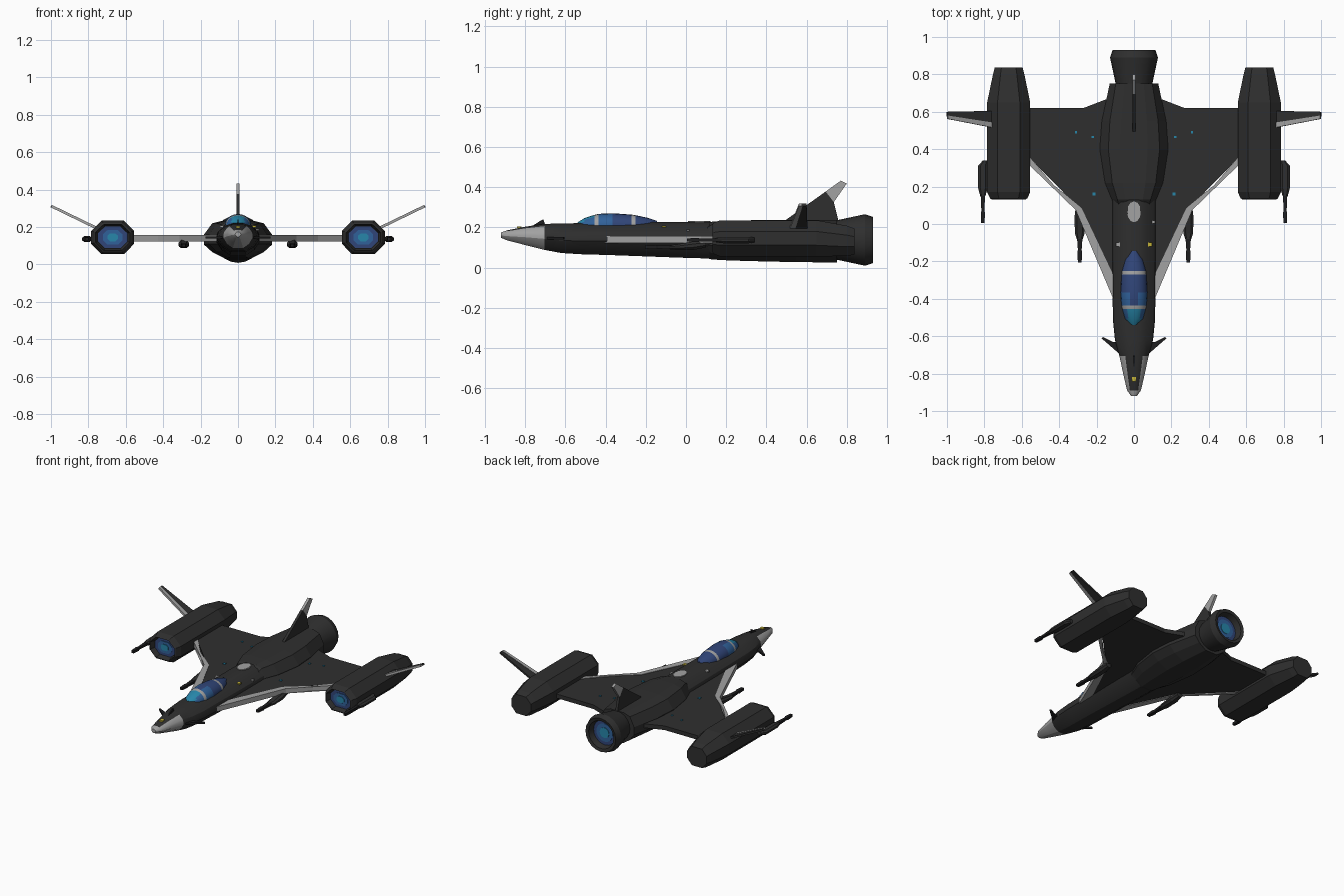
import bpy, bmesh, math
from mathutils import Vector

if "Cube" in bpy.data.objects:
    bpy.data.objects.remove(bpy.data.objects["Cube"])


def material(name, r, g, b):
    m = bpy.data.materials.new(name)
    m.diffuse_color = (r, g, b, 1)
    m.use_nodes = True
    m.node_tree.nodes["Principled BSDF"].inputs["Base Color"].default_value = m.diffuse_color
    return m


DARK = material("charcoal hull", .028, .028, .028)
TRIM = material("black trim", .013, .013, .014)
GREY = material("light grey", .36, .36, .36)
NAVY = material("canopy blue", .03, .06, .19)
BLUE = material("mid blue", .03, .12, .32)
TEAL = material("bright teal", .02, .24, .40)
YELLOW = material("yellow", .55, .45, .04)


def finish(name, bm, mats, rule=None, smooth=False):
    bmesh.ops.recalc_face_normals(bm, faces=bm.faces)
    bm.normal_update()
    if rule:
        for f in bm.faces:
            f.material_index = rule(f.calc_center_median(), f.normal)
    me = bpy.data.meshes.new(name)
    bm.to_mesh(me)
    bm.free()
    for m in mats:
        me.materials.append(m)
    ob = bpy.data.objects.new(name, me)
    bpy.context.collection.objects.link(ob)
    if smooth:
        bpy.ops.object.select_all(action='DESELECT')
        ob.select_set(True)
        bpy.context.view_layer.objects.active = ob
        bpy.ops.object.shade_smooth_by_angle(angle=math.radians(28))
    return ob


def loft(name, profile, sections, mats, rule=None, smooth=False):
    """Skin a unit profile through sections (y, centre x, half width, z low, z high)."""
    bm = bmesh.new()
    rings = []
    for y, cx, hw, z0, z1 in sections:
        mid, hh = (z0 + z1) / 2, (z1 - z0) / 2
        rings.append([bm.verts.new((cx + u * hw, y, mid + v * hh)) for u, v in profile])
    n = len(profile)
    for a, b in zip(rings, rings[1:]):
        for i in range(n):
            j = (i + 1) % n
            bm.faces.new((a[i], a[j], b[j], b[i]))
    bm.faces.new(rings[0])
    bm.faces.new(rings[-1])
    return finish(name, bm, mats, rule, smooth)


def plate(name, pts, thick, mat, side=1):
    """Extrude a flat outline by a vector, centred on the outline; side -1 mirrors it."""
    bm = bmesh.new()
    t = Vector(thick) / 2
    flip = Vector((side, 1, 1))
    lo = [bm.verts.new((Vector(p) - t) * flip) for p in pts]
    hi = [bm.verts.new((Vector(p) + t) * flip) for p in pts]
    n = len(pts)
    bm.faces.new(lo)
    bm.faces.new(hi)
    for i in range(n):
        j = (i + 1) % n
        bm.faces.new((lo[i], lo[j], hi[j], hi[i]))
    return finish(name, bm, [mat])


def circle(n):
    return [(math.cos(math.tau * i / n), math.sin(math.tau * i / n)) for i in range(n)]


def mirrored(half):
    return half + [(-u, v) for u, v in reversed(half)]


HULL = mirrored([(.35, -1), (.75, -.65), (1, -.15), (1, .1), (.93, .4), (.6, .82), (.25, 1)])
AFT = mirrored([(.35, -1), (.75, -.65), (1, -.25), (1, .25), (.75, .85), (.4, 1)])
OCT = mirrored([(.52, -1), (1, -.38), (1, .38), (.52, 1)])
BOX = mirrored([(1, -1), (1, 1)])

# Forward fuselage with a grey nose that keeps a dark stripe on top
loft("fuselage", HULL, [
    (-.92, 0, .015, .148, .175), (-.89, 0, .037, .135, .185), (-.80, 0, .058, .112, .203),
    (-.705, 0, .078, .088, .217), (-.62, 0, .102, .072, .219), (-.52, 0, .112, .066, .221),
    (-.38, 0, .115, .062, .224), (.0, 0, .118, .048, .227), (.30, 0, .118, .04, .225)],
    [DARK, GREY],
    lambda c, n: int(c.y < -.705 and not (n.z > .75 and c.y > -.9)), True)

# Faceted engine body
loft("engine_body", AFT, [
    (.09, 0, .105, .05, .20), (.13, 0, .118, .04, .228), (.22, 0, .155, .035, .234),
    (.40, 0, .183, .03, .236), (.55, 0, .172, .027, .236), (.75, 0, .13, .025, .236)], [DARK])

# Rear nozzle with hollow mouth and glow
ring = lambda y, r: (y, 0, r, .137 - r, .137 + r)
loft("nozzle", circle(20), [ring(.70, .09), ring(.75, .098), ring(.89, .128), ring(.93, .115),
                            ring(.925, .095), ring(.88, .085)], [DARK], None, True)
for name, y, r, m in (("outer", .884, .085, NAVY), ("middle", .887, .062, BLUE), ("core", .89, .035, TEAL)):
    loft("nozzle_glow_" + name, circle(20), [ring(y - .006, r), ring(y, r)], [m])


# Canopy with two grey frames and a teal windscreen
def canopy_rule(c, n):
    if -.455 < c.y < -.435 or -.27 < c.y < -.25:
        return 1
    if c.y < -.455:
        return 3 if abs(c.x) < .03 and c.y < -.47 else 2
    return 2 if c.y < -.37 and abs(c.x) > .03 else 0


loft("canopy", circle(20), [
    (-.54, 0, .022, .17, .224), (-.505, 0, .05, .165, .246), (-.455, 0, .063, .15, .262),
    (-.435, 0, .067, .15, .267), (-.365, 0, .071, .15, .27), (-.27, 0, .067, .15, .263),
    (-.25, 0, .064, .155, .260), (-.19, 0, .048, .165, .247), (-.145, 0, .02, .18, .232)],
    [NAVY, GREY, BLUE, TEAL], canopy_rule, True)

# Tail fin with grey tip
plate("tail_fin", [(0, .48, .225), (0, .76, .225), (0, .735, .325), (0, .695, .378)], (.018, 0, 0), DARK)
plate("tail_fin_tip", [(0, .735, .325), (0, .695, .378), (0, .77, .432), (0, .80, .418)], (.018, 0, 0), GREY)
# Nose antenna
plate("nose_antenna", [(0, -.775, .2), (0, -.70, .21), (0, -.71, .24), (0, -.725, .232)], (.008, 0, 0), TRIM)

# Dorsal grey hatch
plate("dorsal_hatch", [(.037 * u, .065 + .056 * v, .228) for u, v in circle(12)], (0, 0, .008), GREY)

for s, tag in ((1, "right"), (-1, "left")):
    # Main wing and grey leading edge
    plate("wing_" + tag, [(.05, -.40, .14), (.115, -.37, .14), (.30, .09, .14), (.57, .365, .14),
                          (.60, .62, .14), (.27, .62, .14), (.14, .67, .14), (.05, .67, .14)],
          (0, 0, .028), DARK, s)
    plate("wing_edge_" + tag, [(.107, -.41, .14), (.312, .075, .14), (.57, .37, .14),
                               (.57, .325, .14), (.28, .085, .14), (.107, -.28, .14)],
          (0, 0, .034), GREY, s)
    # Small nose fin
    plate("canard_" + tag, [(.06, -.71, .145), (.175, -.61, .145), (.165, -.605, .145),
                            (.115, -.63, .145), (.06, -.63, .145)], (0, 0, .012), TRIM, s)

    # Engine pod with recessed intake
    x = .67 * s
    loft("pod_" + tag, OCT, [
        (.17, x, .08, .085, .205), (.132, x, .092, .075, .215), (.138, x, .10, .067, .223),
        (.17, x, .115, .055, .235), (.65, x, .115, .055, .235), (.80, x, .084, .057, .208),
        (.838, x, .074, .064, .194)], [DARK])
    for name, y, k, m in (("outer", .164, 1, NAVY), ("middle", .16, .68, BLUE), ("core", .156, .36, TEAL)):
        w, h = .078 * k, .058 * k
        loft("intake_%s_%s" % (name, tag), OCT, [(y, x, w, .145 - h, .145 + h),
                                                (y + .006, x, w, .145 - h, .145 + h)], [m])

    # Slanted outer fin with grey leading edge
    up = Vector((-.42, 0, .9)) * .012
    plate("outer_fin_" + tag, [(.74, .53, .187), (1.0, .575, .312), (1.0, .60, .312), (.74, .605, .187)],
          up, DARK, s)
    plate("outer_fin_edge_" + tag, [(.74, .512, .187), (.998, .562, .312), (.998, .58, .312), (.74, .54, .187)],
          up * 1.2, GREY, s)

    # Pod gun and wing gun: body, then barrel
    g = .808 * s
    loft("pod_gun_" + tag, OCT, [(.34, g - .012 * s, .012, .125, .15), (.31, g, .026, .12, .152),
                                 (.19, g, .025, .12, .152), (.15, g, .014, .125, .148)], [DARK])
    loft("pod_gun_barrel_" + tag, BOX, [(.16, g, .012, .128, .146), (.07, g, .008, .13, .144),
                                        (.06, g, .011, .127, .147), (.005, g, .009, .129, .145)], [TRIM])
    g = .29 * s
    loft("wing_gun_" + tag, OCT, [(.10, g, .02, .10, .135), (.04, g, .028, .088, .13),
                                  (-.05, g, .026, .088, .114), (-.08, g, .016, .09, .112)], [DARK])
    loft("wing_gun_barrel_" + tag, BOX, [(-.07, g, .015, .092, .111), (-.14, g, .01, .094, .109),
                                         (-.15, g, .013, .092, .111), (-.205, g, .01, .094, .109)], [TRIM])

# Tiny hull and wing markers: name, x, y, z, half size, material
for name, x, y, z, r, m in (
        ("nose_marker", 0, -.83, .2, .012, YELLOW),
        ("hull_marker_right", .085, -.11, .203, .010, YELLOW),
        ("hull_marker_left", -.085, -.11, .203, .010, GREY),
        ("hull_vent", .105, .01, .185, .008, GREY),
        ("wing_light_1", .215, .16, .154, .008, TEAL),
        ("wing_light_2", -.215, .16, .154, .008, TEAL),
        ("wing_light_3", .22, .465, .154, .006, TEAL),
        ("wing_light_4", -.22, .465, .154, .006, TEAL),
        ("wing_light_5", .31, .49, .154, .006, TEAL),
        ("wing_light_6", -.31, .49, .154, .006, TEAL)):
    plate(name, [(x - r, y - r, z), (x + r, y - r, z), (x + r, y + r, z), (x - r, y + r, z)],
          (0, 0, .009), m)
